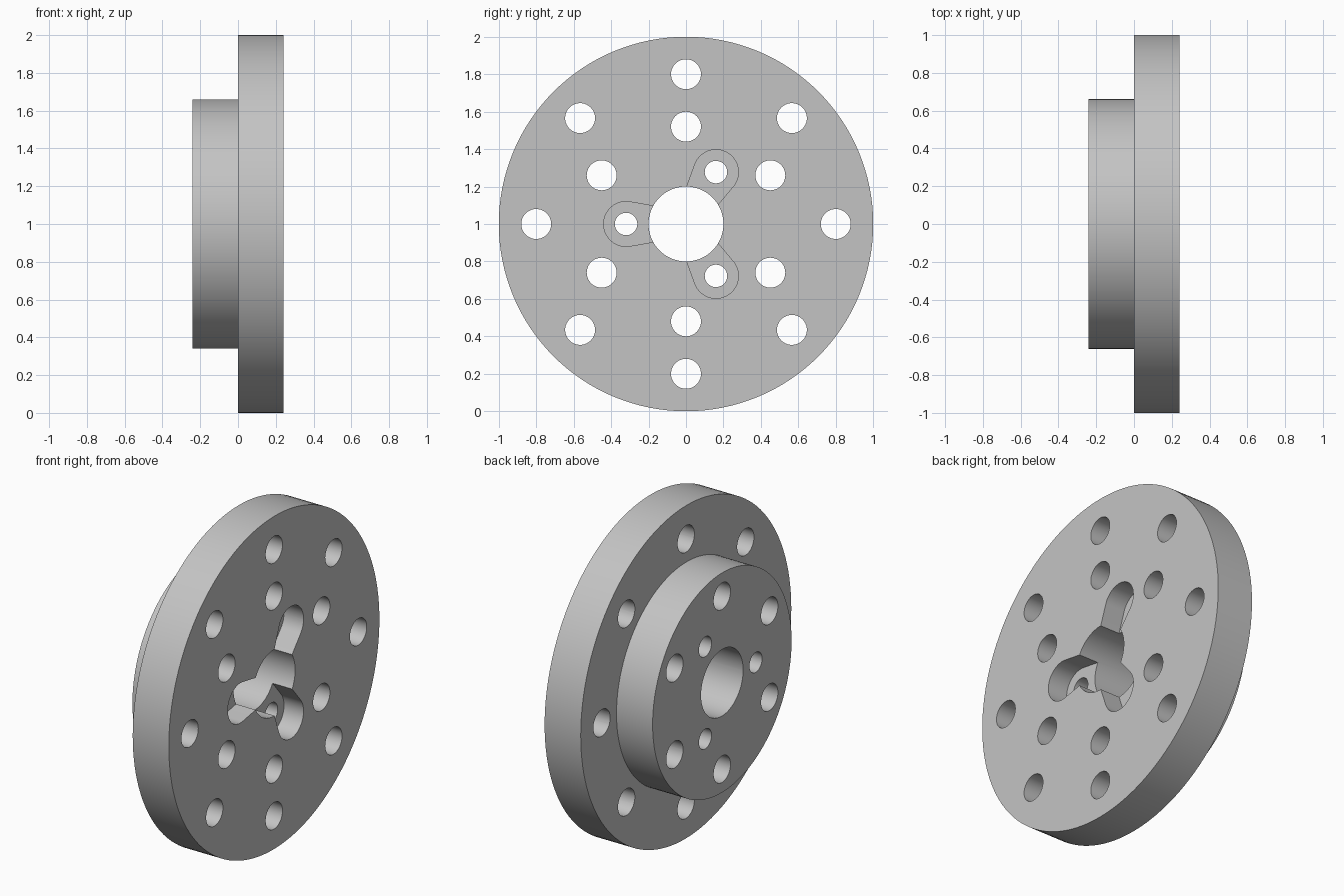
import bpy, bmesh
from math import sin, cos, pi, radians

if "Cube" in bpy.data.objects:
    bpy.data.objects.remove(bpy.data.objects["Cube"])

CZ = 1.0  # height of the wheel axis, which runs along x

grey = bpy.data.materials.new("light_grey")
grey.diffuse_color = (0.55, 0.55, 0.55, 1)
grey.use_nodes = True
grey.node_tree.nodes["Principled BSDF"].inputs["Base Color"].default_value = grey.diffuse_color


def ring(n, r, cy=0.0, cz=0.0):
    return [(cy + r * cos(2 * pi * i / n), cz + r * sin(2 * pi * i / n)) for i in range(n)]


def loft(bm, sections):
    """Closed solid through (x, outline) sections, outlines given as (y, z)."""
    loops = [[bm.verts.new((x, y, z + CZ)) for y, z in pts] for x, pts in sections]
    for a, b in zip(loops, loops[1:]):
        n = len(a)
        for i in range(n):
            j = (i + 1) % n
            bm.faces.new((a[i], a[j], b[j], b[i]))
    bm.faces.new(loops[0][::-1])
    bm.faces.new(loops[-1])


def finish(bm, name):
    bmesh.ops.recalc_face_normals(bm, faces=bm.faces)
    me = bpy.data.meshes.new(name)
    bm.to_mesh(me)
    bm.free()
    ob = bpy.data.objects.new(name, me)
    me.materials.append(grey)
    bpy.context.collection.objects.link(ob)
    return ob


# Stepped body: wide flange with a smaller boss behind it
bm = bmesh.new()
loft(bm, [(-0.24, ring(128, 0.66)), (0, ring(128, 0.66)),
          (0, ring(128, 1.0)), (0.24, ring(128, 1.0))])
hub = finish(bm, "flanged_hub")

# Through holes: bore, outer circle, inner circle, screw holes
bm = bmesh.new()
loft(bm, [(-0.4, ring(64, 0.2)), (0.4, ring(64, 0.2))])
for count, dist, radius, start in ((8, 0.8, 0.08, 0), (6, 0.52, 0.08, pi / 6), (3, 0.32, 0.06, pi / 3)):
    for k in range(count):
        a = start + 2 * pi * k / count
        pts = ring(40, radius, dist * cos(a), dist * sin(a))
        loft(bm, [(-0.4, pts), (0.4, pts)])
holes = finish(bm, "hole_cutter")

# Tapered screw-head pockets opening into the bore
bm = bmesh.new()
taper = radians(10)
sweep = pi / 2 + taper
arc = [(0.32 + 0.12 * cos(t), 0.12 * sin(t)) for t in
       (-sweep + 2 * sweep * i / 32 for i in range(33))]
outline = [(0.14, -0.09)] + arc + [(0.14, 0.09)]
for k in range(3):
    a = pi / 3 + 2 * pi * k / 3
    pts = [(u * cos(a) - v * sin(a), u * sin(a) + v * cos(a)) for u, v in outline]
    loft(bm, [(0.11, pts), (0.4, pts)])
pockets = finish(bm, "pocket_cutter")

# Cut, then smooth the curved walls
bpy.context.view_layer.objects.active = hub
hub.select_set(True)
for cutter in (holes, pockets):
    mod = hub.modifiers.new(cutter.name, 'BOOLEAN')
    mod.operation = 'DIFFERENCE'
    mod.solver = 'EXACT'
    mod.object = cutter
    bpy.ops.object.modifier_apply(modifier=mod.name)
    bpy.data.objects.remove(cutter)
bpy.ops.object.shade_smooth_by_angle(angle=radians(30))
